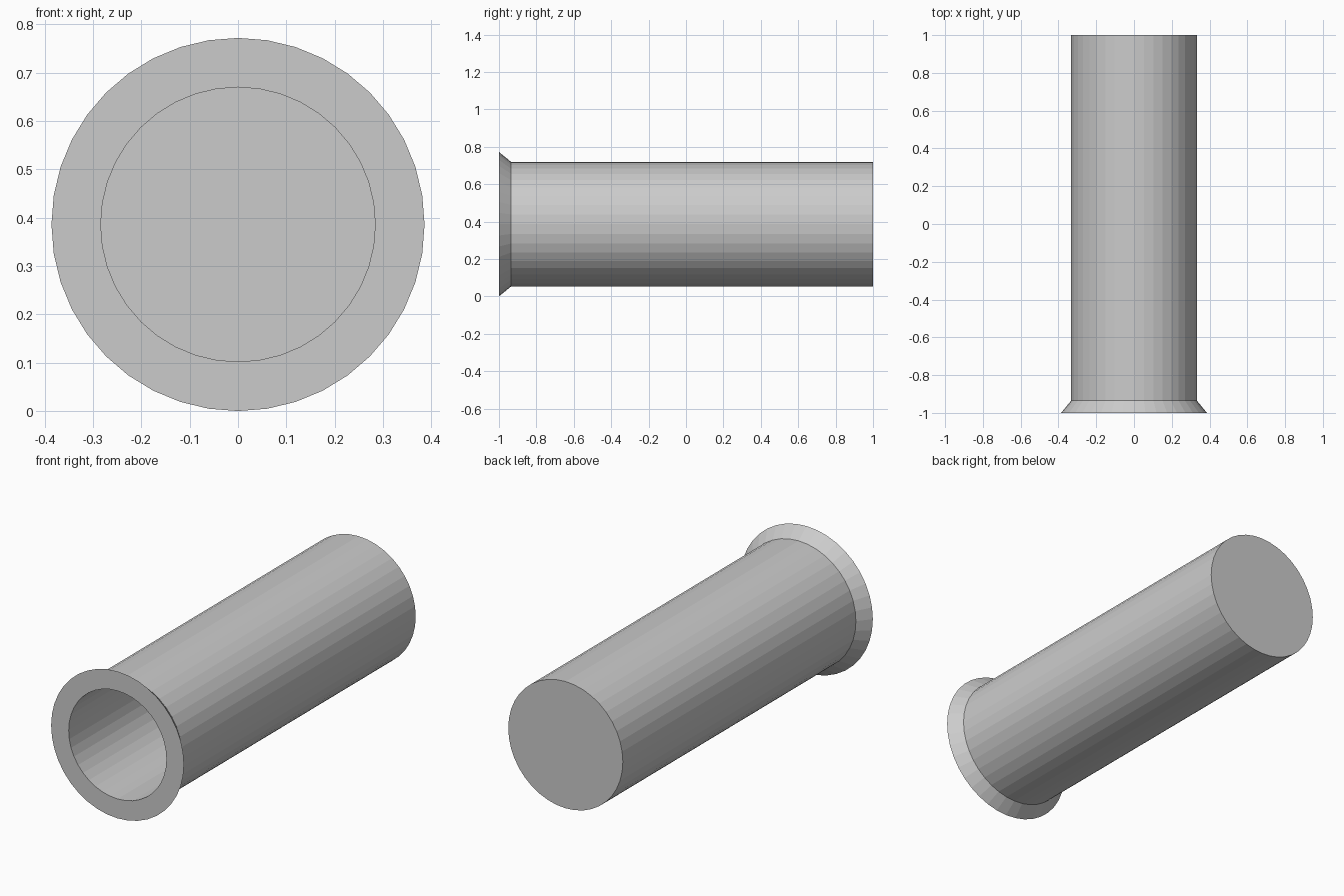
import bpy, bmesh, math

if "Cube" in bpy.data.objects:
    bpy.data.objects.remove(bpy.data.objects["Cube"])

SIDES = 40
CENTRE_Z = 0.386

# Half-section as (radius, y): closed back, body, flared lip, bore, bore floor
profile = [(0.333, 1.0), (0.333, -0.935), (0.386, -1.0),
           (0.284, -1.0), (0.284, 0.95)]

bm = bmesh.new()
rings = []
for r, y in profile:
    ring = []
    for i in range(SIDES):
        a = 2 * math.pi * i / SIDES
        ring.append(bm.verts.new((r * math.sin(a), y, CENTRE_Z + r * math.cos(a))))
    rings.append(ring)

# Walls between neighbouring rings
for a, b in zip(rings, rings[1:]):
    for i in range(SIDES):
        j = (i + 1) % SIDES
        bm.faces.new((a[i], a[j], b[j], b[i]))

# Back cap and bore floor
bm.faces.new(rings[0])
bm.faces.new(rings[-1])
bmesh.ops.recalc_face_normals(bm, faces=bm.faces)

mesh = bpy.data.meshes.new("flanged_tube")
bm.to_mesh(mesh)
bm.free()
bpy.context.collection.objects.link(bpy.data.objects.new("flanged_tube", mesh))
